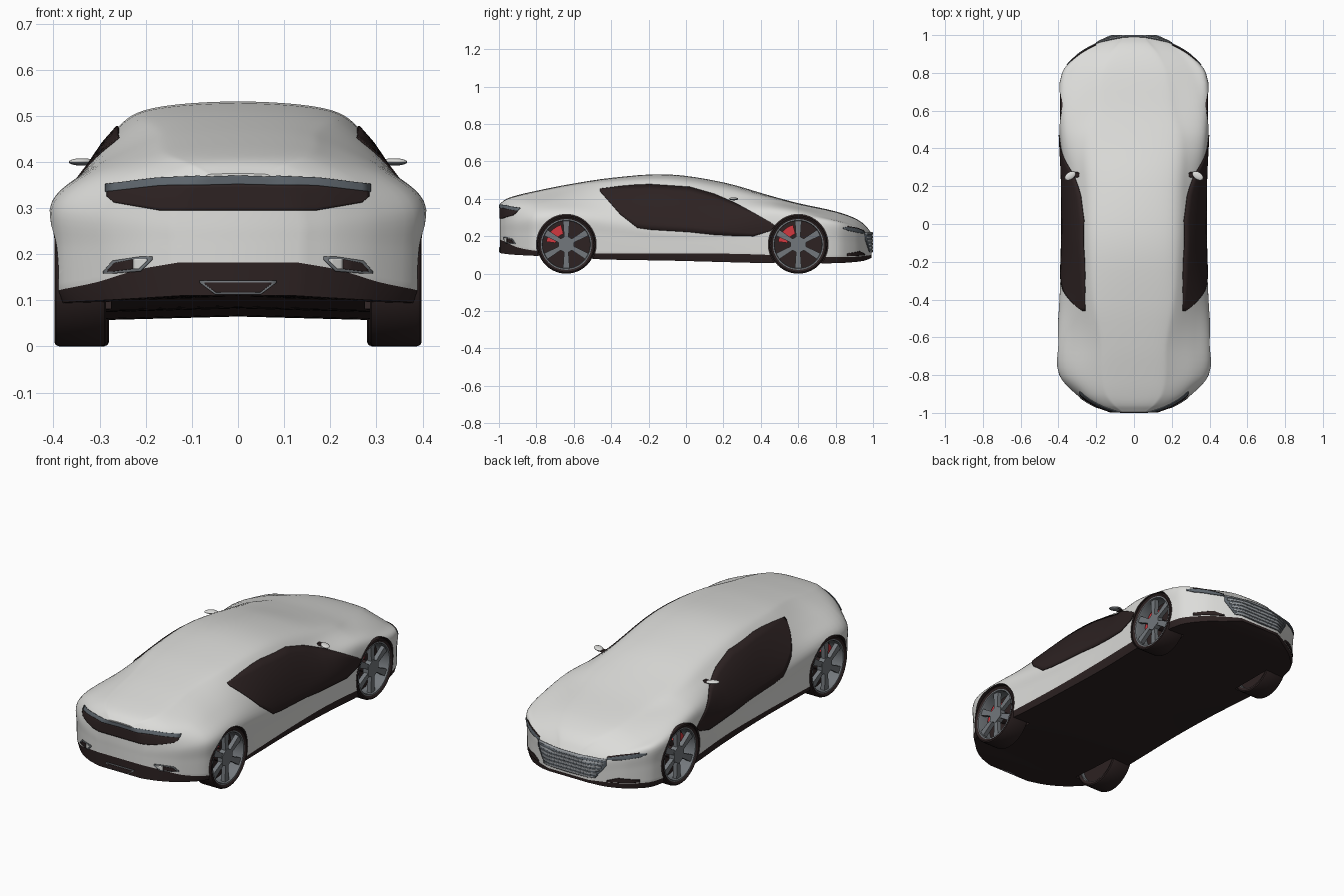
import bpy, bmesh, math
from mathutils import Vector
from mathutils.bvhtree import BVHTree

if "Cube" in bpy.data.objects:
    bpy.data.objects.remove(bpy.data.objects["Cube"])


def mat(name, *c):
    m = bpy.data.materials.new(name)
    m.diffuse_color = (*c, 1)
    m.use_nodes = True
    m.node_tree.nodes["Principled BSDF"].inputs["Base Color"].default_value = m.diffuse_color
    return m


BODY = mat("pearl_paint", .72, .72, .70)
DARK = mat("dark_trim", .026, .016, .016)
RIM = mat("rim_grey", .17, .185, .20)
LAMP = mat("lamp_grey", .11, .13, .15)
SILVER = mat("grille_silver", .33, .35, .37)
RED = mat("caliper_red", .65, .04, .05)


def make(name, bm, *mats, mirror=True, angle=35, recalc=True):
    if recalc:
        bmesh.ops.recalc_face_normals(bm, faces=bm.faces)
    me = bpy.data.meshes.new(name)
    bm.to_mesh(me)
    bm.free()
    for m in mats:
        me.materials.append(m)
    ob = bpy.data.objects.new(name, me)
    bpy.context.collection.objects.link(ob)
    if mirror:
        ob.modifiers.new("mirror", 'MIRROR')
    smooth(ob, angle)
    return ob


def smooth(ob, angle):
    bpy.ops.object.select_all(action='DESELECT')
    ob.select_set(True)
    bpy.context.view_layer.objects.active = ob
    bpy.ops.object.shade_smooth_by_angle(angle=math.radians(angle))


def prism(bm, poly, x0, x1):
    """Extrude a (y, z) polygon along x."""
    a = [bm.verts.new((x0, y, z)) for y, z in poly]
    b = [bm.verts.new((x1, y, z)) for y, z in poly]
    bm.faces.new(a)
    bm.faces.new(b[::-1])
    for i in range(len(a)):
        j = (i + 1) % len(a)
        bm.faces.new((a[i], b[i], b[j], a[j]))


def arc(cy, cz, r, a0, a1, n):
    return [(cy + r * math.cos(math.radians(a0 + (a1 - a0) * i / n)),
             cz + r * math.sin(math.radians(a0 + (a1 - a0) * i / n))) for i in range(n + 1)]


# Body guide curves, sampled at stations Y from tail to nose
Y = [-.994, -.96, -.9, -.8, -.64, -.4, -.1, .2, .45, .6, .8, .9, .955, .993]
WIDTH = [.13, .215, .305, .39, .402, .39, .38, .38, .392, .396, .376, .29, .2, .12]
Z_BOT = [.11, .105, .10, .095, .085, .075, .07, .062, .056, .055, .056, .062, .07, .085]
Z_TRIM = [.182, .167, .14, .122, .11, .107, .107, .107, .10, .09, .088, .09, .095, .1]
Z_SIDE = [.27, .28, .29, .305, .315, .29, .25, .25, .28, .29, .27, .24, .21, .17]
X_BELT = [.11, .19, .26, .32, .32, .33, .335, .345, .37, .355, .31, .24, .17, .10]
Z_BELT = [.345, .35, .36, .37, .385, .385, .37, .34, .345, .335, .29, .26, .23, .195]
X_ROOF = [.07, .12, .17, .2, .2, .24, .268, .288, .285, .24, .2, .15, .1, .06]
Z_ROOF = [.37, .39, .405, .42, .45, .475, .468, .41, .385, .36, .32, .285, .25, .21]
Z_TOP = [.375, .40, .42, .443, .475, .512, .531, .488, .417, .377, .333, .298, .262, .215]


def hermite(a, b, ma, mb, t):
    return (a * (2 * t**3 - 3 * t**2 + 1) + ma * (t**3 - 2 * t**2 + t)
            + b * (3 * t**2 - 2 * t**3) + mb * (t**3 - t**2))


def at(K, y):
    i = max(k for k in range(len(Y) - 1) if k == 0 or Y[k] <= y + 1e-9)

    def slope(k):
        p, q = max(k - 1, 0), min(k + 1, len(Y) - 1)
        return (K[q] - K[p]) / (Y[q] - Y[p])
    h = Y[i + 1] - Y[i]
    return hermite(K[i], K[i + 1], slope(i) * h, slope(i + 1) * h, (y - Y[i]) / h)


def section(y):
    """Half cross-section from bottom centre to top centre."""
    w, zb, zd, zs, zt = (at(K, y) for K in (WIDTH, Z_BOT, Z_TRIM, Z_SIDE, Z_TOP))
    roof = Vector((at(X_ROOF, y), at(Z_ROOF, y)))
    crown = Vector((roof.x * .7, zt - (zt - roof.y) * .25))
    p = [Vector((w * .965, zb)), Vector((w * .995, zd)), Vector((w, (zd + zs) / 2)),
         Vector((w, zs)), Vector((at(X_BELT, y), at(Z_BELT, y))), roof, crown,
         Vector((0, zt)), Vector((-crown.x, crown.y))]
    pts = [Vector((0, zb + .01)), p[0]]
    for i in range(1, 7):
        ma = (p[i + 1] - p[i - 1]) / 2 if i > 1 else p[2] - p[1]
        mb = (p[i + 2] - p[i]) / 2
        pts += [hermite(p[i], p[i + 1], ma, mb, t / 6) for t in range(6)]
    return pts + [p[7]]


# Body shell lofted through the sections, dark below the trim line
bm = bmesh.new()
stations = [Y[i] + (Y[i + 1] - Y[i]) * k / 4 for i in range(len(Y) - 1) for k in range(4)] + [Y[-1]]
rows = []
for y in stations:
    half = section(y)
    right = [bm.verts.new((p.x, y, p.y)) for p in half]
    left = [bm.verts.new((-p.x, y, p.y)) for p in half[1:-1]]
    rows.append((right, [right[0]] + left + [right[-1]]))
n = len(rows[0][0])
for (r0, l0), (r1, l1) in zip(rows, rows[1:]):
    for i in range(n - 1):
        bm.faces.new((r0[i], r1[i], r1[i + 1], r0[i + 1]))
        bm.faces.new((l0[i], l0[i + 1], l1[i + 1], l1[i]))
for r, l in (rows[0], rows[-1]):
    for i in range(n - 1):
        bm.faces.new(list(dict.fromkeys((r[i], r[i + 1], l[i + 1], l[i]))))
for f in bm.faces:
    c = f.calc_center_median()
    f.material_index = int(c.z < at(Z_TRIM, c.y) - .001)
bmesh.ops.recalc_face_normals(bm, faces=bm.faces)
tree = BVHTree.FromBMesh(bm)
body = make("body", bm, BODY, DARK, mirror=False)

# Wheel arches cut from the body
WHEELS = {"front": (.60, -.006), "rear": (-.64, 0)}
bm = bmesh.new()
for cy, dx in WHEELS.values():
    for s in (1, -1):
        prism(bm, arc(cy, .157, .16, 0, 360, 64)[:-1], s * .275, s * .5)
cutter = make("arch_cutter", bm, DARK, mirror=False)
cutter.hide_render = True
mod = body.modifiers.new("arches", 'BOOLEAN')
mod.operation, mod.solver, mod.object = 'DIFFERENCE', 'EXACT', cutter
mod.material_mode = 'TRANSFER'
bpy.context.view_layer.objects.active = body
bpy.ops.object.modifier_apply(modifier="arches")
bpy.data.objects.remove(cutter)
smooth(body, 35)


def patch(name, axis, outline, m, lift=.002):
    """Thin plate laid on the body: outline rows are (u, low z, high z), axis is the viewing side."""
    d = Vector({"side": (1, 0, 0), "nose": (0, 1, 0), "tail": (0, -1, 0)}[axis])
    bm = bmesh.new()
    grid = []
    for (u0, a0, b0), (u1, a1, b1) in zip(outline, outline[1:]):
        steps = max(2, round((u1 - u0) / .02))
        last = outline[-1][0] == u1
        for k in range(steps + last):
            t = k / steps
            u, lo, hi = u0 + (u1 - u0) * t, a0 + (a1 - a0) * t, b0 + (b1 - b0) * t
            col = []
            for j in range(9):
                z = lo + (hi - lo) * j / 8
                o = Vector((0, u, z)) if axis == "side" else Vector((max(u, .0002), 0, z))
                hit, nor, _, _ = tree.ray_cast(o + d * 2, -d)
                if hit is None:
                    hit, nor, _, _ = tree.find_nearest(o + d)
                p = hit + nor * lift
                if axis != "side" and u == 0:
                    p.x = 0
                col.append(bm.verts.new(p))
            grid.append(col)
    for a, b in zip(grid, grid[1:]):
        for j in range(8):
            bm.faces.new((a[j], b[j], b[j + 1], a[j + 1]))
    bm.normal_update()
    if sum(f.normal.dot(d) for f in bm.faces) < 0:
        bmesh.ops.reverse_faces(bm, faces=bm.faces)
    ob = make(name, bm, m, recalc=False)
    sol = ob.modifiers.new("thickness", 'SOLIDIFY')
    sol.thickness, sol.offset = .004, 0


# Side glass
patch("side_glass", "side", [(-.46, .44, .452), (-.35, .315, .466), (-.26, .245, .474), (-.19, .235, .476),
      (.02, .222, .462), (.15, .208, .425), (.26, .202, .378), (.36, .2, .325), (.45, .228, .275),
      (.472, .25, .26)], DARK)
# Tail: dark panel, lamp strip, exhausts, lower vent
patch("tail_panel", "tail", [(0, .295, .352), (.17, .295, .349), (.268, .312, .338), (.283, .325, .335)], DARK)
patch("tail_lamp_strip", "tail", [(0, .352, .371), (.17, .348, .364), (.285, .334, .35)], LAMP, .003)
patch("exhaust_frame", "tail", [(.185, .188, .195), (.21, .163, .195), (.27, .158, .186), (.29, .158, .163)], RIM)
patch("exhaust_opening", "tail", [(.225, .168, .189), (.265, .163, .181), (.28, .162, .166)], DARK, .004)
patch("exhaust_tip", "tail", [(.195, .186, .19), (.213, .168, .19), (.225, .168, .189)], BODY, .004)
patch("vent_frame", "tail", [(0, .113, .143), (.05, .113, .143), (.083, .138, .143)], RIM)
patch("vent_opening", "tail", [(0, .117, .139), (.048, .117, .139), (.073, .136, .139)], DARK, .004)
# Nose: grille with bars, headlights, lower intakes
patch("grille", "nose", [(0, .112, .22), (.15, .115, .218), (.2, .185, .214)], LAMP)
for i in range(6):
    z = .116 + i * .0185
    w = .148 + .05 * i / 5
    patch(f"grille_bar_{i + 1}", "nose", [(0, z, z + .011), (w, z, z + .009)], SILVER, .005)
patch("headlight", "nose", [(.2, .214, .224), (.26, .217, .238), (.33, .229, .249), (.355, .24, .247)], LAMP)
patch("headlight_brow", "nose", [(.2, .224, .229), (.26, .238, .243), (.33, .249, .253)], DARK)
patch("front_intake", "nose", [(.2, .098, .105), (.25, .096, .12), (.33, .094, .108)], DARK)


# Wheels
def lathe(name, cy, dx, profile, m):
    """Revolve a closed (radius, x) profile around the axle."""
    bm = bmesh.new()
    N = 56
    rings = [[bm.verts.new((x + dx, cy + r * math.cos(i * math.tau / N), .156 + r * math.sin(i * math.tau / N)))
              for r, x in profile] for i in range(N)]
    for i in range(N):
        a, b = rings[i], rings[(i + 1) % N]
        for j in range(len(profile)):
            k = (j + 1) % len(profile)
            bm.faces.new((a[j], a[k], b[k], b[j]))
    make(name, bm, m)


for tag, (cy, dx) in WHEELS.items():
    lathe(tag + "_tyre", cy, dx, [(.134, .39), (.147, .398), (.153, .395), (.156, .387), (.156, .297),
                                  (.153, .289), (.147, .286), (.134, .29)], DARK)
    lathe(tag + "_rim", cy, dx, [(.126, .382), (.129, .391), (.137, .391), (.137, .292), (.131, .292)], RIM)
    # brake disc
    bm = bmesh.new()
    prism(bm, arc(cy, .156, .131, 0, 360, 40)[:-1], .312 + dx, .318 + dx)
    make(tag + "_brake_disc", bm, DARK)
    # hexagonal hub and six spokes
    bm = bmesh.new()
    prism(bm, arc(cy, .156, .048, 30, 390, 6)[:-1], .355 + dx, .386 + dx)
    for i in range(6):
        a = math.radians(30 + 60 * i)
        c, s = math.cos(a), math.sin(a)
        prism(bm, [(cy + r * c - h * s, .156 + r * s + h * c)
                   for r, h in ((.03, .011), (.132, .018), (.132, -.018), (.03, -.011))], .36 + dx, .383 + dx)
    make(tag + "_spokes", bm, RIM)
    bm = bmesh.new()
    prism(bm, arc(cy, .156, .108, 105, 172, 10) + arc(cy, .156, .058, 172, 105, 10), .296 + dx, .348 + dx)
    make(tag + "_caliper", bm, RED)
    bm = bmesh.new()
    prism(bm, arc(cy, .156, .03, 0, 360, 16)[:-1], .26, .355)
    make(tag + "_axle", bm, DARK)

# Door mirrors, painted cap over a grey underside
bm = bmesh.new()
bmesh.ops.create_uvsphere(bm, u_segments=20, v_segments=12, radius=1)
for f in bm.faces:
    f.material_index = int(f.calc_center_median().z < .1)
for v in bm.verts:
    x, y, z = v.co
    v.co = (.338 + .029 * x, .255 + .022 * y - .01 * x, .4 + .008 * z)
make("door_mirror", bm, BODY, RIM)
bm = bmesh.new()
prism(bm, [(.245, .394), (.275, .394), (.27, .402), (.25, .402)], .27, .335)
make("mirror_stem", bm, DARK)
